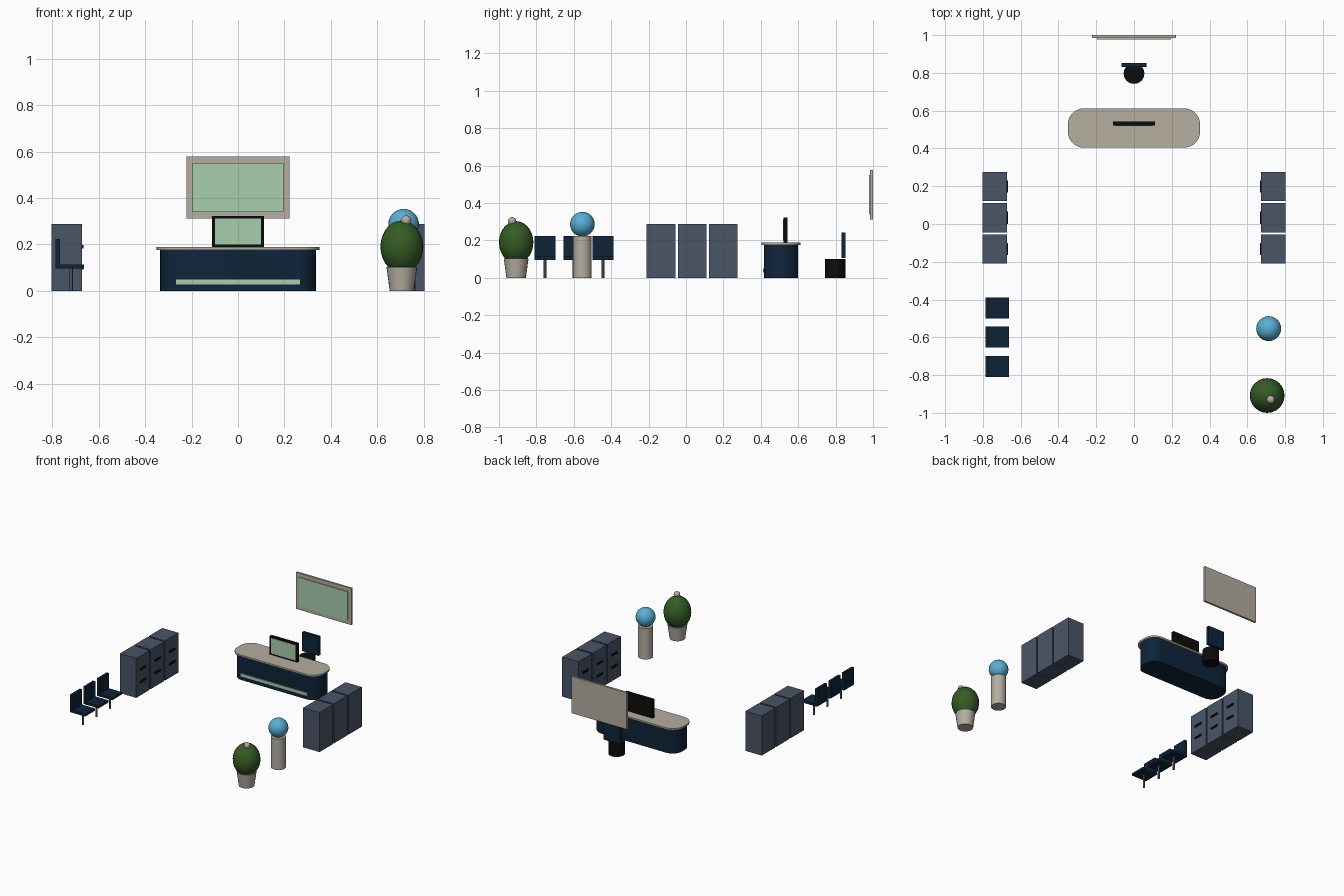
import bpy, bmesh, math
from mathutils import Matrix

cube = bpy.data.objects.get("Cube")
if cube:
    bpy.data.objects.remove(cube, do_unlink=True)


def material(name, srgb):
    m = bpy.data.materials.new(name)
    m.use_nodes = True
    col = [(c / 255 / 12.92 if c < 11 else ((c / 255 + 0.055) / 1.055) ** 2.4) for c in srgb] + [1]
    m.diffuse_color = col
    m.node_tree.nodes["Principled BSDF"].inputs["Base Color"].default_value = col
    return m


STONE = material("warm_stone", (181, 173, 160))
NAVY = material("deep_navy", (14, 36, 57))
SLATE = material("slate_blue", (73, 85, 103))
BLACK = material("soft_black", (12, 12, 13))
MINT = material("pale_green", (168, 205, 173))
LEAF = material("leaf_green", (52, 92, 36))
SKY = material("sky_blue", (88, 174, 214))


def finish(bm, name, mat, smooth=False):
    bmesh.ops.recalc_face_normals(bm, faces=bm.faces)
    me = bpy.data.meshes.new(name)
    bm.to_mesh(me)
    bm.free()
    me.materials.append(mat)
    ob = bpy.data.objects.new(name, me)
    bpy.context.collection.objects.link(ob)
    if smooth:
        bpy.ops.object.select_all(action='DESELECT')
        ob.select_set(True)
        bpy.context.view_layer.objects.active = ob
        bpy.ops.object.shade_smooth_by_angle(angle=math.radians(35))
    return ob


def box(name, mat, x, y, z):
    """Box from (low, high) pairs on each axis."""
    bm = bmesh.new()
    spans = (x, y, z)
    mid = [(a + b) / 2 for a, b in spans]
    size = [abs(b - a) for a, b in spans]
    bmesh.ops.create_cube(bm, size=1, matrix=Matrix.Translation(mid) @ Matrix.Diagonal(size + [1]))
    return finish(bm, name, mat)


def cylinder(name, mat, x, y, z, r_low, r_high=None, sides=24):
    bm = bmesh.new()
    bmesh.ops.create_cone(bm, cap_ends=True, segments=sides, radius1=r_low,
                          radius2=r_high or r_low, depth=z[1] - z[0],
                          matrix=Matrix.Translation((x, y, sum(z) / 2)))
    return finish(bm, name, mat, True)


def ball(name, mat, center, r, stretch=1, segs=24, rings=14, smooth=True):
    bm = bmesh.new()
    bmesh.ops.create_uvsphere(bm, u_segments=segs, v_segments=rings, radius=r,
                              matrix=Matrix.Translation(center) @ Matrix.Diagonal((1, 1, stretch, 1)))
    return finish(bm, name, mat, smooth)


def rounded_slab(name, mat, y, z, half_x, half_y, r, steps=8):
    """Rounded rectangle extruded upward."""
    bm = bmesh.new()
    verts = []
    for quarter, (sx, sy) in enumerate(((1, 1), (-1, 1), (-1, -1), (1, -1))):
        for i in range(steps + 1):
            a = math.pi / 2 * (quarter + i / steps)
            verts.append(bm.verts.new((sx * (half_x - r) + r * math.cos(a),
                                       y + sy * (half_y - r) + r * math.sin(a), z[0])))
    face = bm.faces.new(verts)
    top = bmesh.ops.extrude_face_region(bm, geom=[face], use_keep_orig=True)["geom"]
    bmesh.ops.translate(bm, vec=(0, 0, z[1] - z[0]),
                        verts=[v for v in top if isinstance(v, bmesh.types.BMVert)])
    return finish(bm, name, mat, True)


# Reception desk
rounded_slab("desk_base", NAVY, 0.508, (0, 0.176), 0.335, 0.092, 0.075)
rounded_slab("desk_top", STONE, 0.508, (0.176, 0.188), 0.35, 0.104, 0.085)
box("desk_light_strip", MINT, (-0.267, 0.267), (0.411, 0.418), (0.028, 0.05))

# Desk monitor
box("monitor_body", BLACK, (-0.111, 0.111), (0.522, 0.543), (0.188, 0.322))
box("monitor_screen", MINT, (-0.099, 0.099), (0.519, 0.523), (0.199, 0.311))

# Wall display
box("wall_display_frame", STONE, (-0.222, 0.222), (0.985, 1.0), (0.312, 0.578))
box("wall_display_screen", MINT, (-0.195, 0.195), (0.978, 0.986), (0.34, 0.55))

# Desk chair
cylinder("desk_chair_seat", BLACK, 0, 0.797, (0, 0.1), 0.055)
box("desk_chair_back", NAVY, (-0.066, 0.066), (0.832, 0.853), (0.105, 0.243))

# Cabinets on both sides, handles facing the middle
for side, label in ((-1, "right"), (1, "left")):
    for i in range(3):
        y = -0.133 + i * 0.166
        box(f"{label}_cabinet_{i + 1}", SLATE, (side * 0.672, side * 0.803),
            (y - 0.077, y + 0.077), (0, 0.288))
        for row, z in (("lower", 0.1), ("upper", 0.19)):
            box(f"{label}_cabinet_{i + 1}_{row}_handle", BLACK, (side * 0.666, side * 0.673),
                (y - 0.032, y + 0.032), (z - 0.007, z + 0.007))

# Waiting chairs
for i in range(3):
    y = -0.754 + i * 0.155
    n = f"waiting_chair_{i + 1}"
    box(n + "_seat", NAVY, (-0.783, -0.663), (y - 0.056, y + 0.056), (0.096, 0.113))
    box(n + "_back", NAVY, (-0.785, -0.767), (y - 0.056, y + 0.056), (0.098, 0.224))
    cylinder(n + "_leg", SLATE, -0.718, y, (0, 0.097), 0.007, sides=12)

# Globe on a pedestal
cylinder("pedestal", STONE, 0.713, -0.554, (0, 0.225), 0.05)
ball("globe", SKY, (0.713, -0.554, 0.287), 0.066)

# Potted plant
cylinder("plant_pot", STONE, 0.705, -0.908, (0, 0.103), 0.052, 0.066)
ball("plant_foliage", LEAF, (0.705, -0.908, 0.19), 0.092, 1.23)
ball("plant_bud", STONE, (0.724, -0.93, 0.303), 0.022, segs=16, rings=10)
